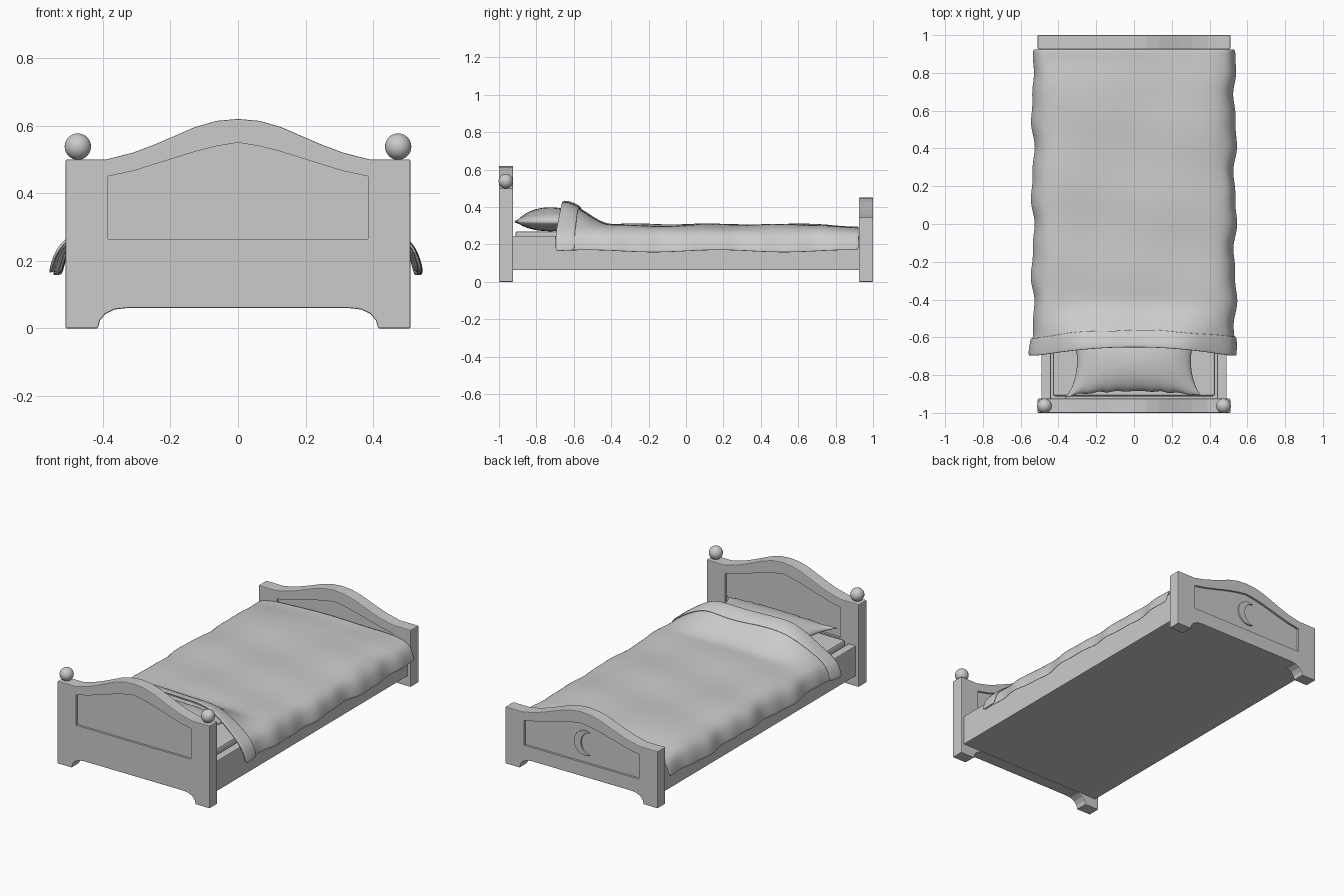
import bpy, bmesh, math

if "Cube" in bpy.data.objects:
    bpy.data.objects.remove(bpy.data.objects["Cube"])


def obj_from(name, verts, faces):
    me = bpy.data.meshes.new(name)
    me.from_pydata(verts, [], faces)
    bm = bmesh.new()
    bm.from_mesh(me)
    bmesh.ops.remove_doubles(bm, verts=bm.verts, dist=1e-5)
    bmesh.ops.recalc_face_normals(bm, faces=bm.faces)
    bm.to_mesh(me)
    bm.free()
    ob = bpy.data.objects.new(name, me)
    bpy.context.collection.objects.link(ob)
    return ob


def activate(ob):
    bpy.ops.object.select_all(action='DESELECT')
    bpy.context.view_layer.objects.active = ob
    ob.select_set(True)


def smooth(ob, deg=40):
    activate(ob)
    bpy.ops.object.shade_smooth_by_angle(angle=math.radians(deg))


def bevel(ob, w, seg=2):
    m = ob.modifiers.new("bevel", 'BEVEL')
    m.width, m.segments, m.limit_method = w, seg, 'ANGLE'
    m.angle_limit = math.radians(50)


def prism(name, outline, y0, y1):
    n = len(outline)
    v = [(x, y, z) for y in (y0, y1) for x, z in outline]
    f = [tuple(range(n)), tuple(range(2 * n - 1, n - 1, -1))]
    f += [(i, (i + 1) % n, n + (i + 1) % n, n + i) for i in range(n)]
    return obj_from(name, v, f)


def box(name, x0, x1, y0, y1, z0, z1, bev=0.004):
    ob = prism(name, [(x0, z0), (x1, z0), (x1, z1), (x0, z1)], y0, y1)
    bevel(ob, bev)
    return ob


def mirrored(half):
    # closed symmetric outline from its right half, bottom centre to top centre
    return half + [(-x, z) for x, z in reversed(half) if x > 0]


# head and foot boards: arched outline, cut-out between the legs, recess on both faces
ARCH = [(0.39, 0), (0.31, 0.17), (0.245, 0.375), (0.185, 0.59), (0.13, 0.79),
        (0.065, 0.95), (0, 1)]
FEET = [(0.33, 0.06), (0.365, 0.056), (0.392, 0.043), (0.408, 0.024), (0.415, 0)]


def board(name, y0, y1, side, rise, p_low, p_side, p_rise, depth=0.013):
    half = FEET + [(0.51, 0), (0.51, side)] + [(x, side + rise * t) for x, t in ARCH]
    ob = prism(name, mirrored(half), y0, y1)
    bevel(ob, 0.004)
    ph = [(0.385, p_low)] + [(x * 0.385 / 0.39, p_side + p_rise * (0.5 * t + 0.5 * (1 - x / 0.39)
          if 0 < x < 0.25 else t)) for x, t in ARCH]
    for a, b in ((y0 - 0.05, y0 + depth), (y1 - depth, y1 + 0.05)):
        cutter = prism("panel_cutter", mirrored(ph), a, b)
        cutter.hide_render = True
        m = ob.modifiers.new("recess", 'BOOLEAN')
        m.operation, m.object, m.solver = 'DIFFERENCE', cutter, 'EXACT'
    activate(ob)
    for m in list(ob.modifiers):
        bpy.ops.object.modifier_apply(modifier=m.name)
    for c in [o for o in bpy.data.objects if o.name.startswith("panel_cutter")]:
        bpy.data.objects.remove(c)
    return ob


board("headboard", -1.0, -0.925, 0.5, 0.12, 0.265, 0.45, 0.10)
board("footboard", 0.925, 1.0, 0.345, 0.105, 0.145, 0.295, 0.085)

# ball finials on the headboard
for s, n in ((-1, "left"), (1, "right")):
    bpy.ops.mesh.primitive_uv_sphere_add(segments=32, ring_count=16, radius=0.039,
                                         location=(s * 0.474, -0.963, 0.538))
    bpy.context.object.name = n + "_finial"
    bpy.ops.object.shade_smooth()

# crescent moon on the outer face of the footboard
R = 0.075
outer = [(R * math.cos(a), R * math.sin(a)) for a in
         [math.radians(-115 + 230 * i / 24) for i in range(25)]]
tx, tz = outer[-1]
inner = [(tx + 0.060 * math.cos(math.pi / 2 * t), -tz * -math.sin(math.pi / 2 * t))
         for t in [1 - 2 * i / 16 for i in range(1, 16)]]
moon = prism("crescent_moon", [(x - 0.02, z + 0.262) for x, z in outer + inner], 0.98, 0.996)
bevel(moon, 0.003)

# bed frame and mattress
for s, n in ((-1, "left"), (1, "right")):
    a, b = sorted((s * 0.44, s * 0.49))
    box(n + "_rail", a, b, -0.93, 0.93, 0.062, 0.245)
box("bed_base", -0.485, 0.485, -0.93, 0.93, 0.0625, 0.09)
box("mattress", -0.43, 0.43, -0.912, 0.92, 0.085, 0.27, 0.012)

# pillow: two puffed sheets meeting at a seam, sides pinched between the corners
N = 24
pv, pf = [], []
for sign, thick in ((1, 0.078), (-1, 0.05)):
    base = len(pv)
    for j in range(N + 1):
        for i in range(N + 1):
            u, v = math.sin(math.pi / 2 * (2 * i / N - 1)), math.sin(math.pi / 2 * (2 * j / N - 1))
            puff = max(0, (1 - u * u) * (1 - v * v)) ** 0.5
            pinch = 0.18 * (1 - u * u) ** 0.7
            pv.append((0.372 * u * (1 - 0.19 * (1 - v * v) ** 0.7),
                       -0.725 + 0.195 * v * (1 - pinch) + 0.005 * math.sin(22 * u) * abs(v),
                       0.32 + sign * thick * puff))
    for j in range(N):
        for i in range(N):
            k = base + j * (N + 1) + i
            pf.append((k, k + 1, k + N + 2, k + N + 1))
pillow = obj_from("pillow", pv, pf)
smooth(pillow, 75)

# blanket: half cross-section (x, z), draped along y, lifted over the pillow
SECTION = [(0, 0.303), (0.1, 0.303), (0.2, 0.302), (0.28, 0.301), (0.35, 0.299), (0.41, 0.294),
           (0.455, 0.282), (0.49, 0.263), (0.513, 0.235), (0.526, 0.2), (0.535, 0.162)]
FULL = [(-x, z) for x, z in reversed(SECTION[1:])] + SECTION


def ease(t):
    t = min(1, max(0, t))
    return t * t * (3 - 2 * t)


def drape(name, rows, y_from, y_to, lift, thickness):
    verts = []
    for j in range(rows + 1):
        for x, z in FULL:
            t = j / rows
            y = y_from(x) * (1 - t) + y_to(x) * t
            s = 1 if x > 0 else -1
            hang = ease((abs(x) - 0.44) / 0.095)
            flat = ease((0.92 - y) / 0.2)
            wave = 0.008 * math.sin(15 * y + s) + 0.005 * math.sin(31 * y + 2 * s)
            bump = 0.112 * ease((-0.39 - y) / 0.26) * (1 - ease((abs(x) - 0.22) / 0.28))
            ripple = 0.006 * math.sin(7 * x + 5 * y) * math.sin(10 * y - 4 * x + 1) * (1 - hang)
            end_drop = -0.015 * (1 - flat) * (1 - hang)
            verts.append((x + s * hang * (wave * flat + lift), y,
                          z + bump + ripple + end_drop + lift * (1 - hang)
                          + 0.006 * hang * math.sin(9 * y)))
    c = len(FULL)
    faces = [(j * c + i, j * c + i + 1, (j + 1) * c + i + 1, (j + 1) * c + i)
             for j in range(rows) for i in range(c - 1)]
    ob = obj_from(name, verts, faces)
    m = ob.modifiers.new("thickness", 'SOLIDIFY')
    m.thickness, m.offset = thickness, 0
    m = ob.modifiers.new("soft", 'SUBSURF')
    m.levels = m.render_levels = 2
    smooth(ob, 60)
    return ob


def head_edge(x):
    return -0.65 - 0.045 * min(1, abs(x) / 0.5) ** 2


def fold_edge(x):
    return -0.56 - 0.038 * min(1, abs(x) / 0.5) ** 2 + 0.004 * math.sin(16 * x)


drape("blanket", 44, head_edge, lambda x: 0.925, 0, 0.008)
# turned-down cuff at the head end
drape("blanket_fold", 4, lambda x: head_edge(x) - 0.003, fold_edge, 0.01, 0.009)
